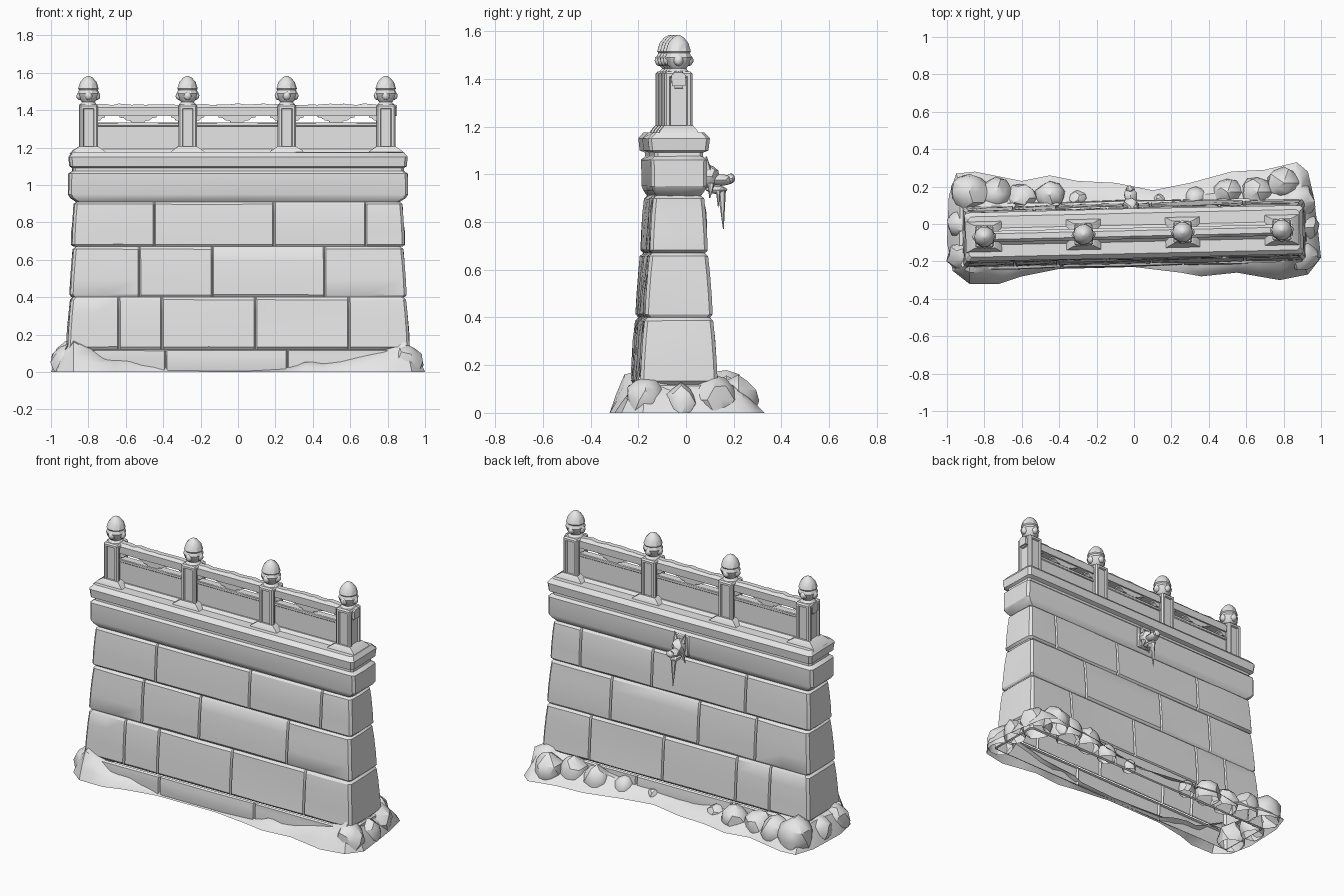
import bpy, bmesh, math, random
from mathutils import Matrix, Vector

random.seed(4)
if "Cube" in bpy.data.objects:
    bpy.data.objects.remove(bpy.data.objects["Cube"])

stone = bpy.data.materials.new("grey stone")
stone.use_nodes = True
GREY = (0.8, 0.8, 0.8, 1)
stone.diffuse_color = GREY
stone.node_tree.nodes["Principled BSDF"].inputs["Base Color"].default_value = GREY

# The wall stands slightly turned within its rubble base
PLACE = Matrix.Translation((0, -0.05, 0)) @ Matrix.Rotation(math.radians(1.3), 4, "Z")


def jit(a):
    return random.uniform(-a, a)


def finish(bm, name, place=True, angle=30):
    if place:
        bm.transform(PLACE)
    mesh = bpy.data.meshes.new(name)
    bm.to_mesh(mesh)
    bm.free()
    mesh.materials.append(stone)
    obj = bpy.data.objects.new(name, mesh)
    bpy.context.collection.objects.link(obj)
    bpy.ops.object.select_all(action="DESELECT")
    obj.select_set(True)
    bpy.context.view_layer.objects.active = obj
    bpy.ops.object.shade_smooth_by_angle(angle=math.radians(angle))
    return obj


def loft(name, rings, bottom=True, top=True, place=True):
    bm = bmesh.new()
    rows = [[bm.verts.new(p) for p in ring] for ring in rings]
    for a, b in zip(rows, rows[1:]):
        for i in range(len(a)):
            k = (i + 1) % len(a)
            bm.faces.new((a[i], a[k], b[k], b[i]))
    if bottom:
        bm.faces.new(rows[0][::-1])
    if top:
        bm.faces.new(rows[-1])
    if bottom and top:
        bmesh.ops.recalc_face_normals(bm, faces=bm.faces)
    return finish(bm, name, place)


def rect(x, y, hx, hy, z):
    return [(x - hx, y - hy, z), (x + hx, y - hy, z), (x + hx, y + hy, z), (x - hx, y + hy, z)]


def box(name, x, y, hx, hy, z0, z1, bevel=0.006):
    obj = loft(name, [rect(x, y, hx, hy, z0), rect(x, y, hx, hy, z1)])
    mod = obj.modifiers.new("worn edges", "BEVEL")
    mod.width = bevel
    return obj


def prism(name, x, profile, hy):
    return loft(name, [[(x + px, s * hy, pz) for px, pz in profile] for s in (-1, 1)])


def lump(name, loc, size, rough=0.12, place=True, ground=False):
    bm = bmesh.new()
    bmesh.ops.create_icosphere(bm, subdivisions=2, radius=1)
    for v in bm.verts:
        v.co *= 1 + jit(rough)
    bm.transform(Matrix.Translation(loc) @ Matrix.Diagonal((*size, 1)))
    if ground:
        bmesh.ops.bisect_plane(bm, geom=bm.verts[:] + bm.edges[:] + bm.faces[:],
                               plane_co=(0, 0, 0), plane_no=(0, 0, 1), clear_inner=True)
    return finish(bm, name, place)


def spike(name, base, tip, radius):
    base, tip = Vector(base), Vector(tip)
    bm = bmesh.new()
    bmesh.ops.create_cone(bm, cap_ends=True, segments=6, radius1=radius, radius2=radius * 0.1,
                          depth=(tip - base).length)
    turn = (tip - base).to_track_quat("Z", "Y").to_matrix().to_4x4()
    bm.transform(Matrix.Translation((base + tip) / 2) @ turn)
    return finish(bm, name)


# Stone courses: hollow bands with grooved joints and worn corners
CHAMFER, GROOVE, DEPTH = 0.014, 0.007, 0.012


def perimeter(hx, hy, z, joints=(), inset=0, rough=0.0):
    hx, hy = hx - inset, hy - inset
    front, last = [(-hx + CHAMFER, -hy)], -hx
    for j in list(joints) + [hx]:
        front.append(((j + last) / 2, -hy + jit(rough)))
        if j < hx:
            front += [(j - GROOVE, -hy), (j, -hy + DEPTH - inset), (j + GROOVE, -hy)]
        last = j
    front.append((hx - CHAMFER, -hy))
    side = [(hx, -hy + CHAMFER), (hx + jit(rough), 0), (hx, hy - CHAMFER)]
    back = [(x, -y) for x, y in reversed(front)]
    other = [(-x, y) for x, y in reversed(side)]
    return [(x, y, z + jit(rough / 4)) for x, y in front + side + back + other]


def course(name, z0, z1, low, high, joints):
    rings = []
    for t, inset in ((0, DEPTH), (0.05, 0), (0.35, -0.002), (0.7, -0.002), (0.95, 0), (1, DEPTH)):
        hx, hy = [a + (b - a) * t for a, b in zip(low, high)]
        rings.append(perimeter(hx, hy, z0 + (z1 - z0) * t, joints, inset, 0 if inset > 0 else 0.006))
    loft(name, rings, False, False)


course("footing_course", 0, 0.12, (0.93, 0.175), (0.92, 0.17), (-0.39, 0.26))
course("lower_course", 0.12, 0.4, (0.915, 0.163), (0.895, 0.143), (-0.64, -0.41, 0.09, 0.59))
course("middle_course", 0.4, 0.67, (0.9, 0.143), (0.88, 0.122), (-0.53, -0.14, 0.46))
course("upper_course", 0.67, 0.91, (0.89, 0.122), (0.875, 0.106), (-0.45, 0.19, 0.68))

# Frieze and coping
coping = [(0.91, 0.865, 0.094), (0.93, 0.895, 0.108), (0.95, 0.908, 0.116), (1.06, 0.905, 0.118),
          (1.075, 0.885, 0.102), (1.09, 0.885, 0.102), (1.1, 0.9, 0.124), (1.15, 0.905, 0.13),
          (1.175, 0.885, 0.108)]
loft("coping", [perimeter(hx, hy, z, rough=0.004) for z, hx, hy in coping], False, True)

# Balustrade posts with sunk panels, skirts and bud finials
POSTS = [-0.8 + 0.53 * i for i in range(4)]
bud = [(1.43, 0.046), (1.443, 0.034), (1.46, 0.048), (1.49, 0.058), (1.508, 0.05),
       (1.515, 0.055), (1.55, 0.044), (1.573, 0.024), (1.583, 0.006)]
for x in POSTS:
    bm = bmesh.new()
    bmesh.ops.create_cube(bm, size=1)
    bm.transform(Matrix.Translation((x, 0, 1.305)) @ Matrix.Diagonal((0.1, 0.116, 0.25, 1)))
    bmesh.ops.bevel(bm, geom=bm.edges[:], offset=0.008, segments=1, affect="EDGES")
    bm.normal_update()
    sides = [f for f in bm.faces if f.calc_area() > 0.015 and abs(f.normal.z) < 0.1]
    bmesh.ops.inset_individual(bm, faces=sides, thickness=0.018)
    bmesh.ops.inset_individual(bm, faces=sides, thickness=0.006, depth=-0.01)
    finish(bm, "post")
    loft("post_skirt", [rect(x, 0, 0.1, 0.085, 1.165), rect(x, 0, 0.085, 0.078, 1.183),
                        rect(x, 0, 0.052, 0.06, 1.205)])
    rings = []
    for z, r in bud:
        turns = [math.tau * k / 10 for k in range(10)]
        rings.append([(x + r * math.cos(a), r * math.sin(a), z) for a in turns])
    loft("finial", rings)
    for k in range(4):
        a = math.tau * k / 4
        lump("finial_petal", (x + 0.042 * math.cos(a), 0.042 * math.sin(a), 1.477),
             (0.022, 0.022, 0.024), 0.05)

# Handrail with an uneven worn top
rings = []
for i in range(49):
    x, top = -0.85 + 1.7 * i / 48, 1.432 + jit(0.006)
    rings.append([(x, -0.028, 1.37), (x, 0.028, 1.37), (x, 0.03, 1.415),
                  (x, 0.015, top), (x, -0.015, top), (x, -0.03, 1.415)])
loft("handrail", rings)

# Panels, sills and cloud brackets between the posts
half = [(0.1, 1.375), (0.098, 1.362), (0.075, 1.357), (0.06, 1.345), (0.04, 1.343), (0.03, 1.328)]
bracket = half + [(-x, z) for x, z in reversed(half)]
for a, b in zip(POSTS, POSTS[1:]):
    mid = (a + b) / 2
    box("panel", mid, 0, 0.23, 0.019, 1.165, 1.33, 0.003)
    box("panel_rail", mid, 0, 0.23, 0.025, 1.314, 1.334, 0.004)
    loft("panel_sill", [rect(mid, 0, 0.23, 0.055, 1.165), rect(mid, 0, 0.23, 0.028, 1.192)])
    prism("middle_bracket", mid, bracket, 0.018)
    for x, s in ((a, 1), (b, -1)):
        prism("end_bracket", x + s * 0.02, [(px * 0.7, pz) for px, pz in bracket], 0.018)

# Beast-head water spout with icicles on the back
X = -0.015
box("spout_plate", X, 0.108, 0.05, 0.018, 0.93, 1.06)
lump("spout_head", (X, 0.145, 0.99), (0.042, 0.045, 0.05))
lump("spout_snout", (X, 0.2, 0.975), (0.034, 0.052, 0.024))
lump("spout_jaw", (X, 0.175, 0.935), (0.026, 0.045, 0.016))
lump("spout_nose", (X, 0.238, 0.982), (0.024, 0.018, 0.02))
for s in (-1, 1):
    spike("spout_ear", (X + s * 0.025, 0.14, 1.02), (X + s * 0.038, 0.135, 1.075), 0.016)
    spike("spout_whisker", (X + s * 0.03, 0.155, 0.96), (X + s * 0.045, 0.15, 0.9), 0.014)
spike("icicle", (X, 0.2, 0.94), (X, 0.207, 0.77), 0.018)
spike("small_icicle", (X + 0.015, 0.185, 0.93), (X + 0.015, 0.185, 0.86), 0.01)

# Drifted rubble skirt: outline on the ground and height against the wall
outline = [(-1, -.1, .15), (-.97, -.25, .16), (-.88, -.32, .18), (-.72, -.32, .1), (-.6, -.28, .07),
           (-.4, -.24, .03), (0, -.23, .01), (.25, -.26, .02), (.36, -.28, .06), (.55, -.26, .06),
           (.78, -.3, .12), (.93, -.27, .15), (1, -.18, .14), (.98, 0, .12), (.96, .15, .13),
           (.93, .28, .13), (.87, .33, .12), (.7, .29, .11), (.52, .28, .11), (.3, .22, .08),
           (.1, .18, .06), (-.1, .22, .06), (-.3, .23, .08), (-.45, .26, .1), (-.6, .23, .1),
           (-.85, .28, .13), (-.95, .27, .14), (-.99, .15, .14)]
path = []
for i, p in enumerate(outline):
    q = outline[(i + 1) % len(outline)]
    path += [Vector(p), (Vector(p) + Vector(q)) / 2]
skirt = [[], [], [], []]
for x, y, h in path:
    wx, wy = max(-0.89, min(0.89, x)), max(-0.2, min(0.095, y))
    wy += 0.02 * x
    for ring, t, lift in zip(skirt, (0, 0.25, 0.6, 1), (0, 0.4, 0.8, 1)):
        z = h * lift * (1 + jit(0.2)) if t else 0
        ring.append((x + (wx - x) * t, y + (wy - y) * t, z))
loft("rubble_skirt", skirt, False, False, place=False)

# Boulders heaped at the ends and along the back
boulders = [(-.88, .17, .12), (-.74, .16, .1), (-.6, .14, .09), (-.45, .15, .09), (-.3, .13, .06),
            (.14, .12, .05), (.33, .14, .07), (.5, .17, .09), (.66, .17, .1), (.8, .22, .1),
            (.87, .12, .11), (.92, -.02, .08), (.9, -.17, .1), (-.91, -.17, .1), (-.92, 0, .09)]
for x, y, r in boulders:
    lump("boulder", (x, y, r * 0.5), (r * 0.9, r * 0.85, r), 0.1, place=False, ground=True)
